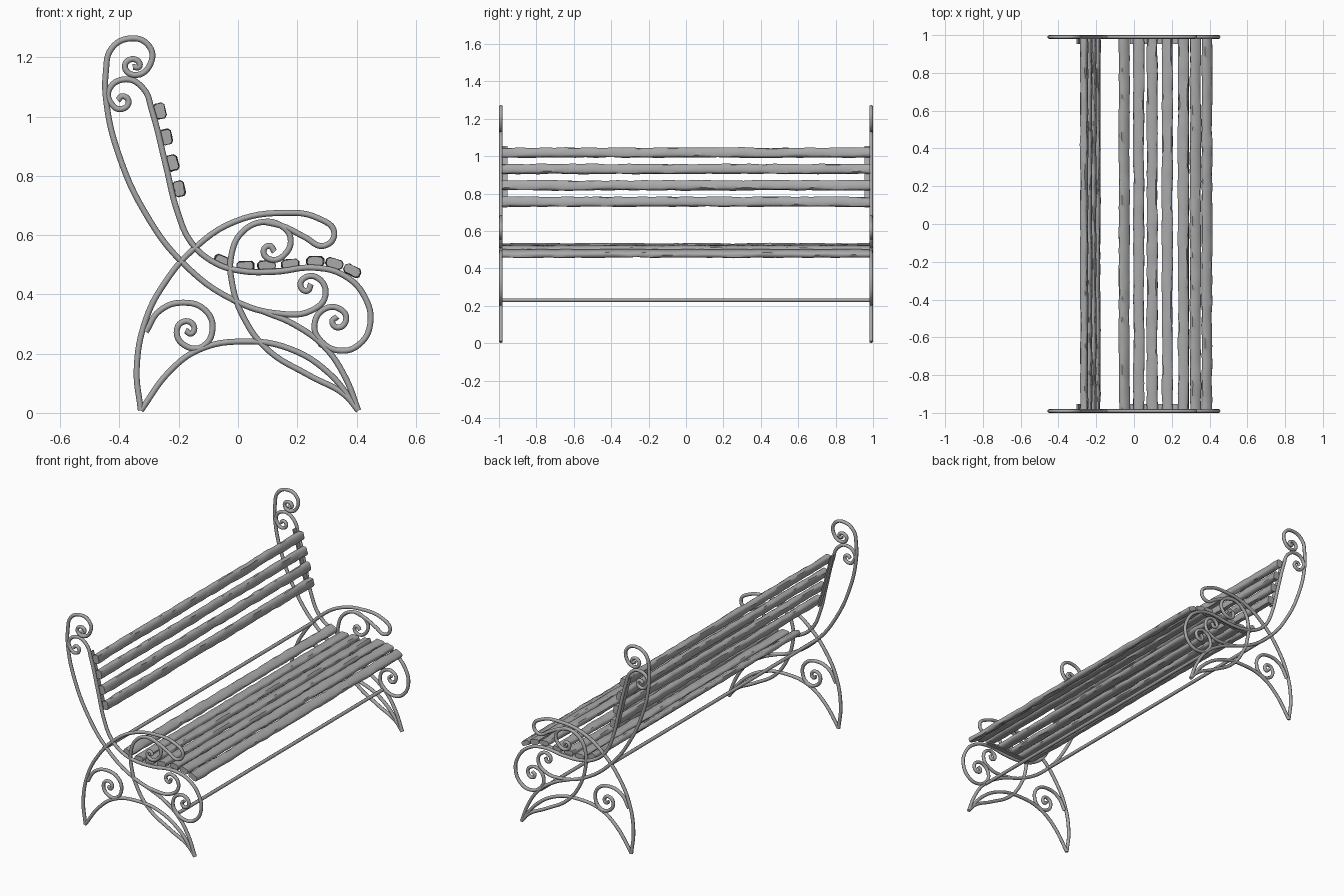
import bpy, bmesh, math, random
from mathutils import Matrix, Vector, noise

random.seed(4)
cube = bpy.data.objects.get("Cube")
if cube:
    bpy.data.objects.remove(cube)

grey = bpy.data.materials.new("plain_grey")
grey.use_nodes = True
COLOUR = (0.4, 0.4, 0.4, 1)
grey.diffuse_color = COLOUR
grey.node_tree.nodes["Principled BSDF"].inputs["Base Color"].default_value = COLOUR

SIDE_Y = 0.99      # centre plane of each iron end frame
BAR = 0.01         # radius of the iron bars


def add_object(name, mesh):
    obj = bpy.data.objects.new(name, mesh)
    bpy.context.scene.collection.objects.link(obj)
    mesh.materials.clear()
    mesh.materials.append(grey)
    return obj


def iron_bar(name, points, radius=BAR):
    """Sweep a round bar smoothly through 3D points and return it as a mesh object."""
    curve = bpy.data.curves.new(name, "CURVE")
    curve.dimensions = "3D"
    curve.resolution_u = 6
    curve.bevel_depth = radius
    curve.bevel_resolution = 2
    curve.use_fill_caps = True
    spline = curve.splines.new("BEZIER")
    spline.bezier_points.add(len(points) - 1)
    for knot, co in zip(spline.bezier_points, points):
        knot.co = co
        knot.handle_left_type = knot.handle_right_type = "AUTO"
    helper = bpy.data.objects.new(name + "_path", curve)
    bpy.context.scene.collection.objects.link(helper)
    bpy.context.view_layer.update()
    graph = bpy.context.evaluated_depsgraph_get()
    mesh = bpy.data.meshes.new_from_object(helper.evaluated_get(graph))
    bpy.data.objects.remove(helper)
    mesh.shade_smooth()
    return add_object(name, mesh)


def side_bars(name, path):
    """Make the same scroll on both end frames; path is (x, z) in thousandths."""
    for side, sign in (("front", -1), ("back", 1)):
        iron_bar(f"{name}_{side}", [(x / 1000, sign * SIDE_Y, z / 1000) for x, z in path])


# Long rear bar, scrolled at the top and under the seat
side_bars("outer_back_scroll", [
    (-355, 1167), (-332, 1170), (-352, 1194), (-382, 1170), (-345, 1140), (-291, 1190),
    (-305, 1244), (-362, 1264), (-426, 1231), (-446, 1150), (-443, 1039), (-402, 870),
    (-315, 678), (-190, 510), (-12, 379), (140, 335), (247, 345), (295, 396),
    (268, 456), (221, 453), (212, 425), (234, 412), (246, 435)])

# Backrest and seat support bar, scrolled at both ends
side_bars("seat_support_scroll", [
    (-406, 1055), (-389, 1069), (-369, 1049), (-396, 1025), (-426, 1042), (-436, 1089),
    (-379, 1126), (-318, 1093), (-291, 1022), (-244, 837), (-204, 678), (-157, 574),
    (-79, 507), (5, 480), (123, 476), (258, 490), (359, 463), (429, 389), (446, 298),
    (409, 231), (348, 210), (281, 241), (258, 298), (295, 352), (348, 348),
    (365, 315), (338, 288), (318, 308), (335, 325)])

# Rear leg sweeping up into the armrest
side_bars("rear_leg_armrest", [
    (-328, 8), (-342, 146), (-311, 315), (-247, 439), (-153, 550), (-12, 645),
    (157, 675), (268, 658), (325, 608), (291, 564), (224, 594), (157, 628), (89, 645)])

# Armrest ring running down into the front foot
side_bars("ring_front_leg", [
    (123, 544), (106, 564), (86, 544), (113, 517), (160, 537), (177, 591), (146, 631),
    (89, 645), (15, 611), (-22, 534), (-19, 433), (19, 322), (99, 214),
    (241, 126), (359, 62), (406, 8)])

# Upper front leg, foot arch and rear leg scroll
side_bars("front_leg", [(79, 345), (190, 298), (291, 224), (362, 120), (406, 8)])
side_bars("foot_arch", [
    (-328, 8), (-231, 140), (-130, 214), (22, 241), (173, 217), (308, 133), (406, 8)])
side_bars("rear_leg_scroll", [
    (-311, 274), (-264, 345), (-184, 372), (-109, 345), (-86, 281), (-120, 224),
    (-173, 224), (-207, 271), (-184, 308), (-150, 295), (-157, 268), (-177, 278)])

# Tie rods joining the two end frames
for name, x, z in (("rear_tie_rod", -0.19, 0.51), ("front_tie_rod", 0.28, 0.23)):
    iron_bar(name, [(x, -SIDE_Y, z), (x, SIDE_Y, z)])


def box(name, centre, size, angle):
    """Box turned about the y axis by an angle in degrees (positive raises its +x end)."""
    bm = bmesh.new()
    bmesh.ops.create_cube(bm, size=1)
    bmesh.ops.scale(bm, vec=size, verts=bm.verts)
    mesh = bpy.data.meshes.new(name)
    bm.to_mesh(mesh)
    bm.free()
    mesh.transform(Matrix.Translation(centre) @ Matrix.Rotation(-math.radians(angle), 4, "Y"))
    return add_object(name, mesh)


# Flat mounting strips that carry the slats
for side, sign in (("front", -1), ("back", 1)):
    y = sign * (SIDE_Y - 0.018)
    box(f"back_strip_{side}", (-0.258, y, 0.89), (0.34, 0.036, 0.008), -75.5)
    box(f"seat_strip_{side}", (0.13, y, 0.485), (0.3, 0.036, 0.008), 3)


def slat(name, x, z, angle, width, thick):
    """Rough-hewn plank: rounded section lofted along y with a wandering surface."""
    bm = bmesh.new()
    seed = random.uniform(0, 90)
    c = 0.008
    w, t = width / 2, thick / 2
    section = [(w, c - t), (w, t - c), (w - c, t), (0, t), (c - w, t), (-w, t - c),
               (-w, c - t), (c - w, -t), (0, -t), (w - c, -t)]
    steps = 70
    rings = []
    for i in range(steps + 1):
        y = -0.983 + 1.966 * i / steps
        ring = []
        for sx, sz in section:
            wobble = noise.noise_vector(Vector((sx * 30, y * 14 + seed, sz * 30)))
            ring.append(bm.verts.new((sx + wobble.x * 0.005, y, sz + wobble.z * 0.004)))
        rings.append(ring)
    n = len(section)
    for a, b in zip(rings, rings[1:]):
        for k in range(n):
            bm.faces.new((a[k], a[(k + 1) % n], b[(k + 1) % n], b[k]))
    bm.faces.new(rings[0])
    bm.faces.new(rings[-1])
    bmesh.ops.recalc_face_normals(bm, faces=bm.faces)
    mesh = bpy.data.meshes.new(name)
    bm.to_mesh(mesh)
    bm.free()
    mesh.transform(Matrix.Translation((x, 0, z)) @ Matrix.Rotation(-math.radians(angle), 4, "Y"))
    obj = add_object(name, mesh)
    bpy.ops.object.select_all(action="DESELECT")
    obj.select_set(True)
    bpy.context.view_layer.objects.active = obj
    bpy.ops.object.shade_smooth_by_angle(angle=math.radians(50))


# Backrest slats, evenly stepped down the leaning back
for i in range(4):
    slat(f"back_slat_{i + 1}", -0.264 + 0.0217 * i, 1.019 - 0.0875 * i, -76, 0.05, 0.036)

# Seat slats, following the curve of the seat support
seat = [(-0.052, 0.513, -24), (0.025, 0.496, 0), (0.096, 0.498, 4), (0.176, 0.502, 4),
        (0.261, 0.512, 0), (0.325, 0.504, -17), (0.386, 0.48, -28)]
for i, (x, z, angle) in enumerate(seat):
    slat(f"seat_slat_{i + 1}", x, z, angle, 0.056, 0.03)
